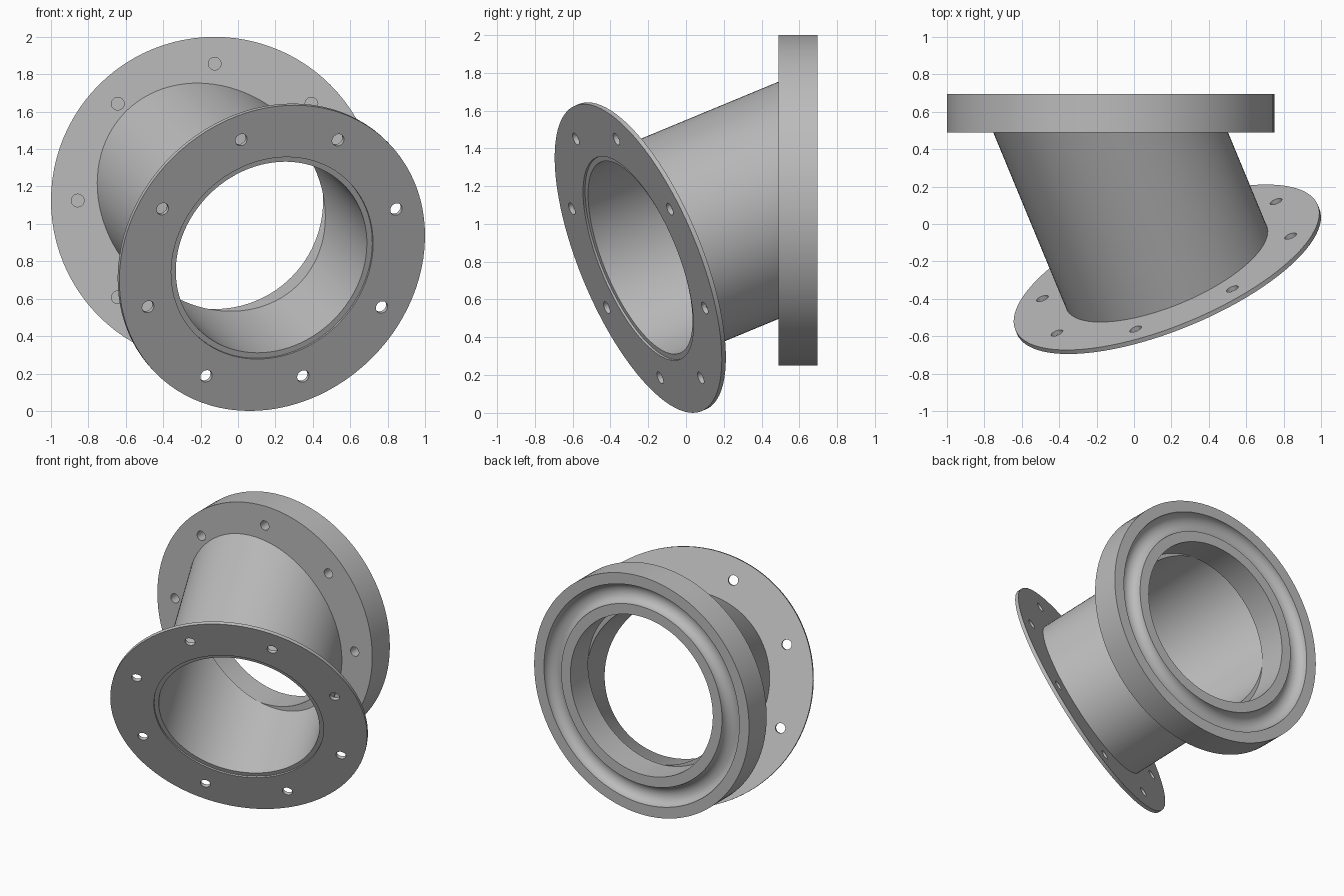
import bpy, bmesh, math
from mathutils import Vector, Matrix

cube = bpy.data.objects.get("Cube")
if cube:
    bpy.data.objects.remove(cube, do_unlink=True)

# Single plain metal colour
metal = bpy.data.materials.new("grey_metal")
metal.use_nodes = True
GREY = (0.5, 0.5, 0.5, 1)
metal.diffuse_color = GREY
metal.node_tree.nodes["Principled BSDF"].inputs["Base Color"].default_value = GREY

STEPS = 96
FLANGE_R, BOLT_R, HOLE_R, PIPE_R = 0.875, 0.732, 0.034, 0.58
BACK_Y, JOIN_Y, FRONT_Y = 0.695, 0.49, -0.242
SLOPE = math.tan(math.radians(22.5))


def on_axis(y):
    """Point of the slanted pipe axis at a given y."""
    run = JOIN_Y - y
    return Vector((-0.125 + SLOPE * run, y, 1.125 - SLOPE * run))


def frame(origin, axis, up):
    """Matrix whose local z is the axis and whose local x is up."""
    d = axis.normalized()
    u = (up - d * up.dot(d)).normalized()
    return Matrix.Translation(origin) @ Matrix((u, d.cross(u), d)).transposed().to_4x4()


def make_object(name, bm):
    bmesh.ops.recalc_face_normals(bm, faces=bm.faces)
    mesh = bpy.data.meshes.new(name)
    bm.to_mesh(mesh)
    bm.free()
    mesh.materials.append(metal)
    obj = bpy.data.objects.new(name, mesh)
    bpy.context.collection.objects.link(obj)
    return obj


def lathe(profile, matrix):
    """Revolve a closed (radius, height) profile around local z."""
    bm = bmesh.new()
    verts = [bm.verts.new((r, 0, h)) for r, h in profile]
    edges = [bm.edges.new((a, b)) for a, b in zip(verts, verts[1:] + verts[:1])]
    bmesh.ops.spin(bm, geom=verts + edges, cent=(0, 0, 0), axis=(0, 0, 1),
                   angle=math.tau, steps=STEPS, use_duplicate=False)
    bmesh.ops.remove_doubles(bm, verts=bm.verts, dist=1e-5)
    bm.transform(matrix)
    return bm


def drill(obj, matrix, low, high):
    """Cut the ring of eight bolt holes between two heights."""
    bm = bmesh.new()
    for i in range(8):
        place = Matrix.Rotation(i * math.tau / 8, 4, "Z") @ Matrix.Translation((BOLT_R, 0, (low + high) / 2))
        bmesh.ops.create_cone(bm, cap_ends=True, segments=24, radius1=HOLE_R, radius2=HOLE_R,
                              depth=high - low, matrix=matrix @ place)
    cutter = make_object("bolt_hole_cutter", bm)
    cutter.hide_render = True
    mod = obj.modifiers.new("bolt_holes", "BOOLEAN")
    mod.operation, mod.solver, mod.object = "DIFFERENCE", "EXACT", cutter
    bpy.context.view_layer.update()
    result = bpy.data.meshes.new_from_object(obj.evaluated_get(bpy.context.evaluated_depsgraph_get()))
    obj.modifiers.clear()
    obj.data = result
    bpy.data.objects.remove(cutter, do_unlink=True)


def smooth(obj):
    bpy.ops.object.select_all(action="DESELECT")
    obj.select_set(True)
    bpy.context.view_layer.objects.active = obj
    bpy.ops.object.shade_smooth_by_angle(angle=math.radians(30))


up = Vector((0, 0, 1))
pipe_dir = Vector((SLOPE, -1, -SLOPE)).normalized()

# Thick back flange with a rounded groove in its rear face
thick = BACK_Y - JOIN_Y
inner, outer, deep = 0.655, 0.795, 0.065
groove = []
for i in range(17):
    a = math.pi * i / 16
    groove.append(((inner + outer) / 2 - math.cos(a) * (outer - inner) / 2, thick - deep * math.sin(a)))
back_frame = frame(on_axis(JOIN_Y), Vector((0, 1, 0)), up)
back_flange = make_object("back_flange", lathe(
    [(PIPE_R, 0), (PIPE_R, thick)] + groove + [(FLANGE_R, thick), (FLANGE_R, 0)], back_frame))
drill(back_flange, back_frame, -0.02, 0.08)

# Thin front flange, square to the slanted pipe
half = 0.0125
front_frame = frame(on_axis(FRONT_Y), pipe_dir, Vector((-0.226, -0.451, 0.864)))
front_flange = make_object("front_flange", lathe(
    [(PIPE_R - 0.002, -half), (PIPE_R - 0.002, half), (FLANGE_R, half), (FLANGE_R, -half)], front_frame))
drill(front_flange, front_frame, -0.1, 0.1)

# Slanted pipe, trimmed flat where it meets the back flange
wall = 0.033
bm = lathe([(PIPE_R - wall, -1.4), (PIPE_R - wall, 0), (PIPE_R, 0), (PIPE_R, -1.4)], front_frame)
bmesh.ops.bisect_plane(bm, geom=bm.verts[:] + bm.edges[:] + bm.faces[:], plane_co=(0, JOIN_Y, 0),
                       plane_no=(0, 1, 0), clear_outer=True)
bmesh.ops.bridge_loops(bm, edges=[e for e in bm.edges if e.is_boundary])
pipe = make_object("slanted_pipe", bm)

for part in (back_flange, front_flange, pipe):
    smooth(part)
